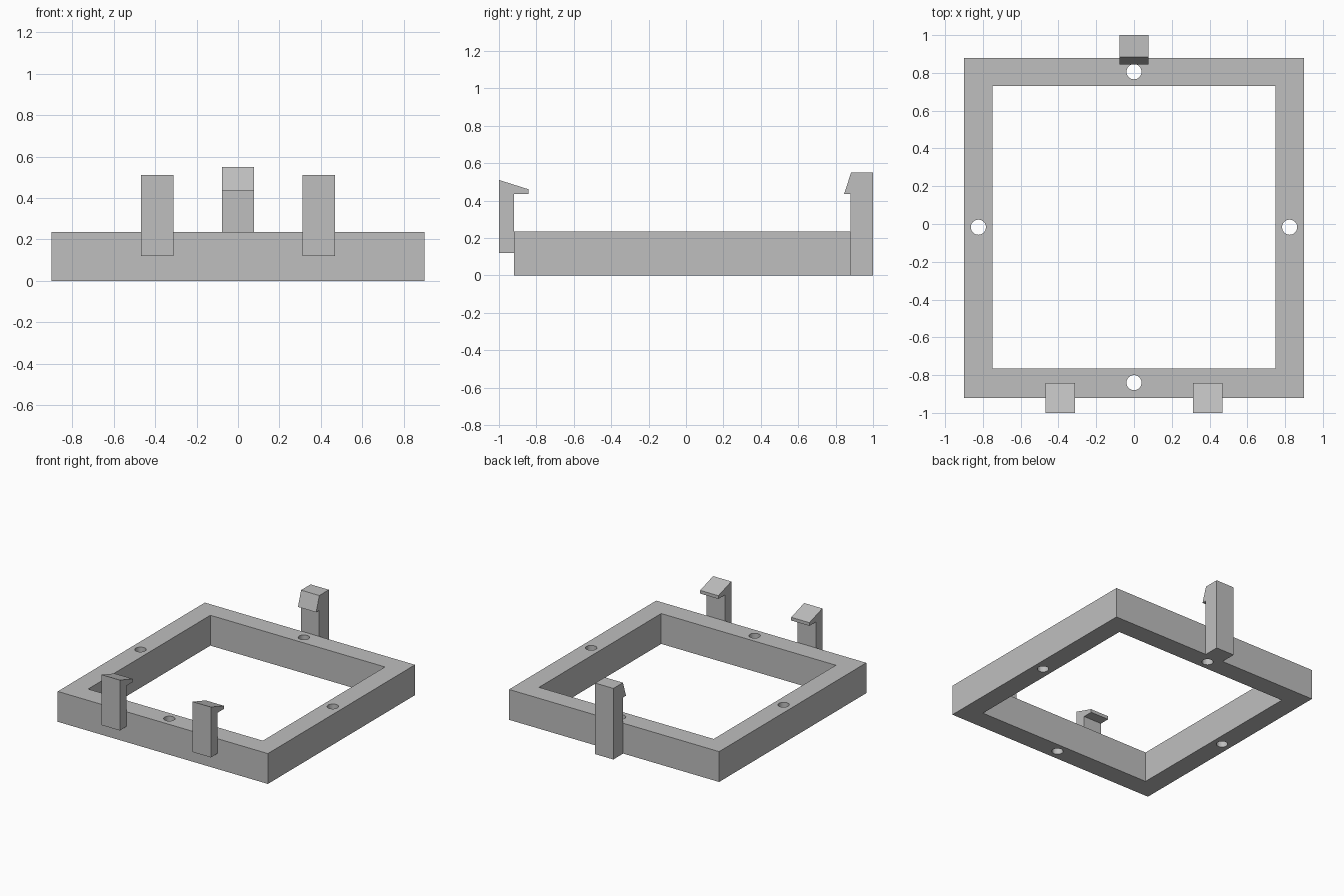
import bpy
import bmesh
from mathutils import Matrix, Vector

if "Cube" in bpy.data.objects:
    bpy.data.objects.remove(bpy.data.objects["Cube"], do_unlink=True)

COLOR = (0.52, 0.52, 0.52, 1)
grey = bpy.data.materials.new("plain_grey")
grey.use_nodes = True
grey.diffuse_color = COLOR
grey.node_tree.nodes["Principled BSDF"].inputs["Base Color"].default_value = COLOR


def add_object(name, bm):
    bmesh.ops.recalc_face_normals(bm, faces=bm.faces)
    mesh = bpy.data.meshes.new(name)
    bm.to_mesh(mesh)
    bm.free()
    mesh.materials.append(grey)
    obj = bpy.data.objects.new(name, mesh)
    bpy.context.collection.objects.link(obj)
    return obj


def box(name, low, high):
    low, high = Vector(low), Vector(high)
    bm = bmesh.new()
    place = Matrix.Translation((low + high) / 2) @ Matrix.Diagonal((*(high - low), 1))
    bmesh.ops.create_cube(bm, size=1, matrix=place)
    return add_object(name, bm)


def cylinder(name, x, y, radius, depth):
    bm = bmesh.new()
    bmesh.ops.create_cone(bm, cap_ends=True, segments=32, radius1=radius,
                          radius2=radius, depth=depth,
                          matrix=Matrix.Translation((x, y, 0)))
    return add_object(name, bm)


def clip(name, profile, x, width):
    """Extrude a (y, z) side profile along x."""
    bm = bmesh.new()
    face = bm.faces.new([bm.verts.new((x - width / 2, y, z)) for y, z in profile])
    grown = bmesh.ops.extrude_face_region(bm, geom=[face])["geom"]
    verts = [v for v in grown if isinstance(v, bmesh.types.BMVert)]
    bmesh.ops.translate(bm, verts=verts, vec=(width, 0, 0))
    return add_object(name, bm)


def cut(target, cutter):
    mod = target.modifiers.new("cut", "BOOLEAN")
    mod.operation = "DIFFERENCE"
    mod.solver = "EXACT"
    mod.object = cutter
    bpy.context.view_layer.objects.active = target
    bpy.ops.object.modifier_apply(modifier=mod.name)
    bpy.data.objects.remove(cutter, do_unlink=True)


# Square frame with an open middle
HEIGHT = 0.235
frame = box("frame", (-0.9, -0.92, 0), (0.9, 0.88, HEIGHT))
cut(frame, box("opening_cutter", (-0.748, -0.765, -1), (0.748, 0.73, 1)))

# Screw hole through the middle of each side
for x, y in [(0, 0.806), (0, -0.84), (0.824, -0.017), (-0.824, -0.017)]:
    cut(frame, cylinder("hole_cutter", x, y, 0.04, 2))

# Two hooked clips on the front wall
WIDTH = 0.156
front_profile = [(-1, 0.12), (-1, 0.51), (-0.842, 0.46), (-0.842, 0.435),
                 (-0.92, 0.435), (-0.92, 0.12)]
for side, x in [("left", 0.39), ("right", -0.39)]:
    clip(side + "_front_clip", front_profile, x, WIDTH)

# Taller hooked clip on the back wall
back_profile = [(0.88, 0), (1, 0), (1, 0.55), (0.883, 0.55),
                (0.845, 0.435), (0.88, 0.435)]
clip("back_clip", back_profile, 0, WIDTH)
